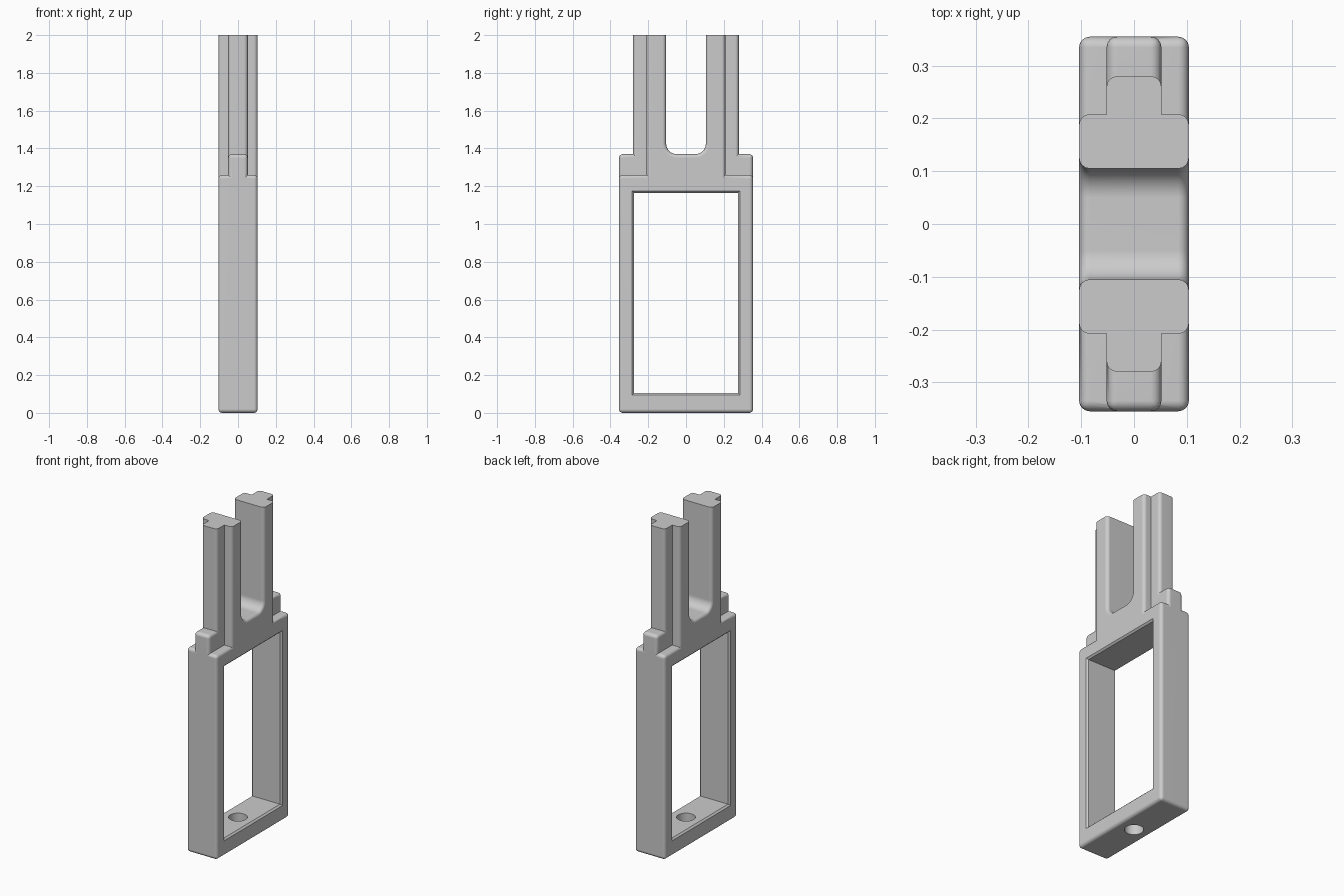
import bpy
import bmesh
from math import sin, cos, pi, radians

cube = bpy.data.objects.get("Cube")
if cube:
    bpy.data.objects.remove(cube, do_unlink=True)

HALF_W = 0.104      # half thickness of the frame
HALF_D = 0.355      # half depth of the frame
TONGUE = 0.052      # half thickness of the tongues
ROUND = 0.02        # edge rounding

grey = bpy.data.materials.new("light grey")
grey.use_nodes = True
grey.diffuse_color = (0.6, 0.6, 0.6, 1)
grey.node_tree.nodes["Principled BSDF"].inputs["Base Color"].default_value = (0.6, 0.6, 0.6, 1)


def finish(bm, name):
    bmesh.ops.recalc_face_normals(bm, faces=bm.faces)
    mesh = bpy.data.meshes.new(name)
    bm.to_mesh(mesh)
    bm.free()
    mesh.materials.append(grey)
    obj = bpy.data.objects.new(name, mesh)
    bpy.context.collection.objects.link(obj)
    return obj


def rounded_plate(name, profile, half):
    """Extrude a (y, z) profile along x and round convex edges below the flat tops."""
    bm = bmesh.new()
    face = bm.faces.new([bm.verts.new((-half, y, z)) for y, z in profile])
    new = bmesh.ops.extrude_face_region(bm, geom=[face])["geom"]
    bmesh.ops.translate(bm, vec=(2 * half, 0, 0),
                        verts=[g for g in new if isinstance(g, bmesh.types.BMVert)])
    # close the start cap if the extrusion removed it
    if not any(all(v.co.x < 0 for v in f.verts) for f in bm.faces):
        bmesh.ops.holes_fill(bm, edges=[e for e in bm.edges if e.is_boundary])
    bmesh.ops.recalc_face_normals(bm, faces=bm.faces)
    edges = [e for e in bm.edges if e.calc_face_angle_signed(0) > 1
             and not all(v.co.z > 1.99 for v in e.verts)]
    bmesh.ops.bevel(bm, geom=edges, offset=ROUND, segments=4, profile=0.5,
                    affect='EDGES', clamp_overlap=False)
    return finish(bm, name)


def combine(target, tool, operation):
    mod = target.modifiers.new(operation, 'BOOLEAN')
    mod.operation = operation
    mod.solver = 'EXACT'
    mod.object = tool
    bpy.context.view_layer.objects.active = target
    bpy.ops.object.modifier_apply(modifier=mod.name)
    bpy.data.objects.remove(tool, do_unlink=True)


# Main body: block with two prongs and a round-cornered slot between them
r, slot, floor = 0.055, 0.105, 1.37
fillet = [(slot - r + r * cos(a), floor + r - r * sin(a))
          for a in (i * pi / 16 for i in range(9))]
half = [(HALF_D, 0), (HALF_D, 1.26), (0.208, 1.26), (0.208, 2), (slot, 2)] + fillet
frame = rounded_plate("fork_frame", half + [(-y, z) for y, z in reversed(half)], HALF_W)

# Narrow stepped tongue on the outside of each prong
step = [(0.15, 1.2), (HALF_D, 1.2), (HALF_D, 1.37), (0.28, 1.37), (0.28, 2), (0.15, 2)]
for side in (1, -1):
    tongue = rounded_plate("tongue", [(side * y, z) for y, z in step], TONGUE)
    combine(frame, tongue, 'UNION')

# Window opening with slightly broken edges
bm = bmesh.new()
loops = []
for x, grow in ((-0.124, 0.03), (-0.094, 0), (0.094, 0), (0.124, 0.03)):
    y, low, high = 0.275 + grow, 0.105 - grow, 1.165 + grow
    loops.append([bm.verts.new((x, *p)) for p in ((-y, low), (y, low), (y, high), (-y, high))])
for a, b in zip(loops, loops[1:]):
    for i in range(4):
        j = (i + 1) % 4
        bm.faces.new((a[i], a[j], b[j], b[i]))
bm.faces.new(loops[0])
bm.faces.new(loops[-1])
combine(frame, finish(bm, "window_cutter"), 'DIFFERENCE')

# Screw hole through the bottom bar
bm = bmesh.new()
bmesh.ops.create_cone(bm, cap_ends=True, segments=40, radius1=0.053, radius2=0.053, depth=0.4)
combine(frame, finish(bm, "hole_cutter"), 'DIFFERENCE')

# Smooth rounded edges, flat main faces
bpy.ops.object.select_all(action='DESELECT')
frame.select_set(True)
bpy.context.view_layer.objects.active = frame
bpy.ops.object.shade_smooth_by_angle(angle=radians(30))
weighted = frame.modifiers.new("flat faces", 'WEIGHTED_NORMAL')
weighted.keep_sharp = True
